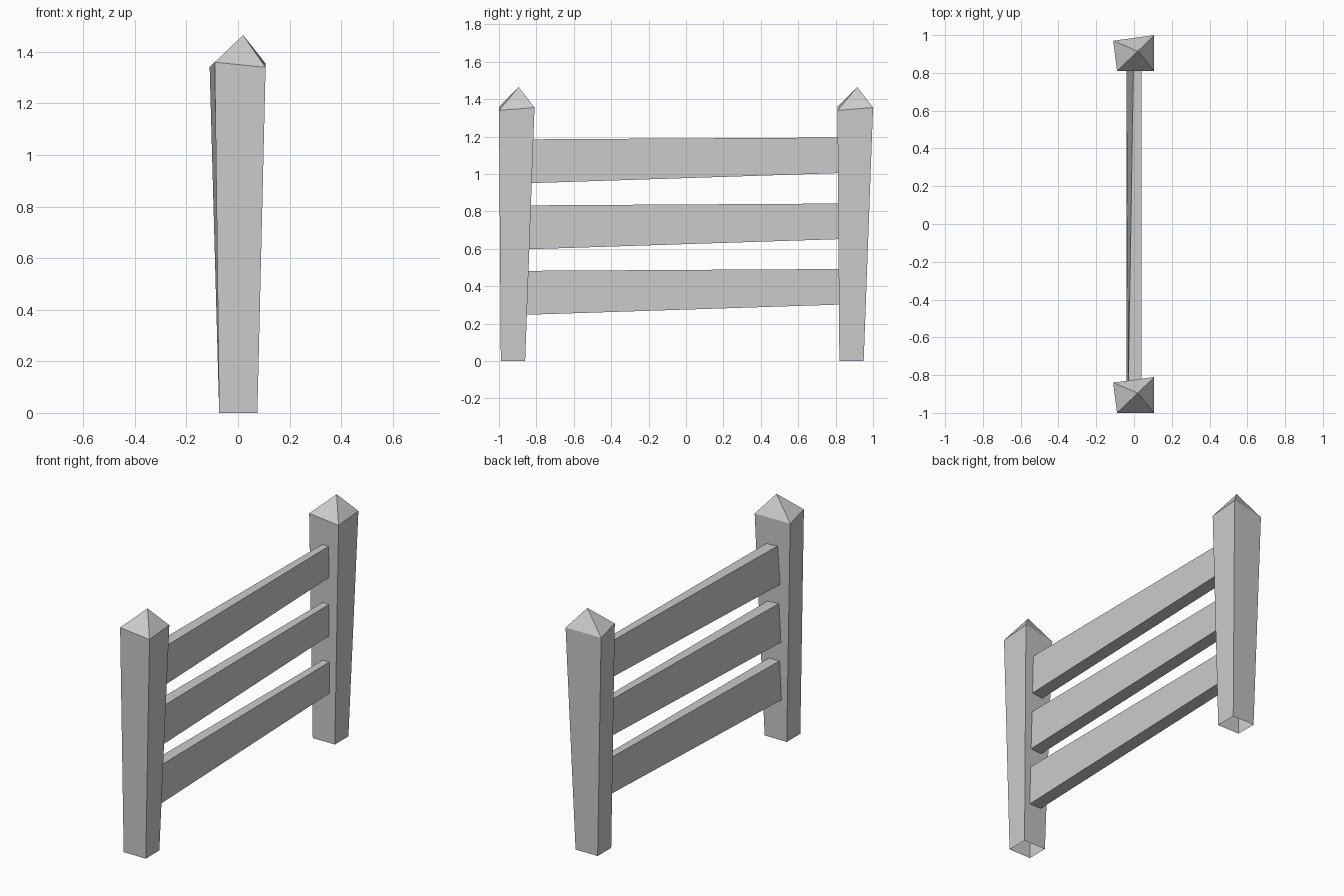
import bpy

cube = bpy.data.objects.get("Cube")
if cube:
    bpy.data.objects.remove(cube, do_unlink=True)

grey = bpy.data.materials.new("weathered_grey")
grey.use_nodes = True
colour = (0.6, 0.6, 0.6, 1)
grey.diffuse_color = colour
grey.node_tree.nodes["Principled BSDF"].inputs["Base Color"].default_value = colour


def make_part(name, verts, faces, location):
    mesh = bpy.data.meshes.new(name)
    mesh.from_pydata(verts, [], faces)
    mesh.materials.append(grey)
    obj = bpy.data.objects.new(name, mesh)
    obj.location = location
    bpy.context.collection.objects.link(obj)
    return obj


def wall_faces():
    return [(i, (i + 1) % 4, (i + 1) % 4 + 4, i + 4) for i in range(4)]


# Flared post: open bottom, crooked top rim, pointed cap
def make_post(name, y):
    base = [(-0.073, -0.09, 0), (0.075, -0.09, 0), (0.075, 0.04, 0), (-0.073, 0.04, 0)]
    rim = [(-0.09, -0.1, 1.36), (0.107, -0.1, 1.34), (0.107, 0.09, 1.355), (-0.11, 0.06, 1.34)]
    tip = [(0.02, 0.005, 1.465)]
    cap = [(4 + i, 4 + (i + 1) % 4, 8) for i in range(4)]
    make_part(name, base + rim + tip, wall_faces() + cap, (0, y, 0))


# Tapered rail: deep at the front end, shallower and narrower on top at the back
def make_rail(name, z):
    front, back = -0.86, 0.83
    low = [(-0.04, front, 0), (0.04, front, 0), (0.04, back, 0.055), (-0.04, back, 0.055)]
    high = [(-0.03, front, 0.235), (0.04, front, 0.235), (0.04, back, 0.245), (-0.003, back, 0.245)]
    ends = [(3, 2, 1, 0), (4, 5, 6, 7)]
    make_part(name, low + high, wall_faces() + ends, (0, 0, z))


make_post("front_post", -0.9)
make_post("back_post", 0.91)
for name, z in (("lower_rail", 0.247), ("middle_rail", 0.597), ("upper_rail", 0.95)):
    make_rail(name, z)
